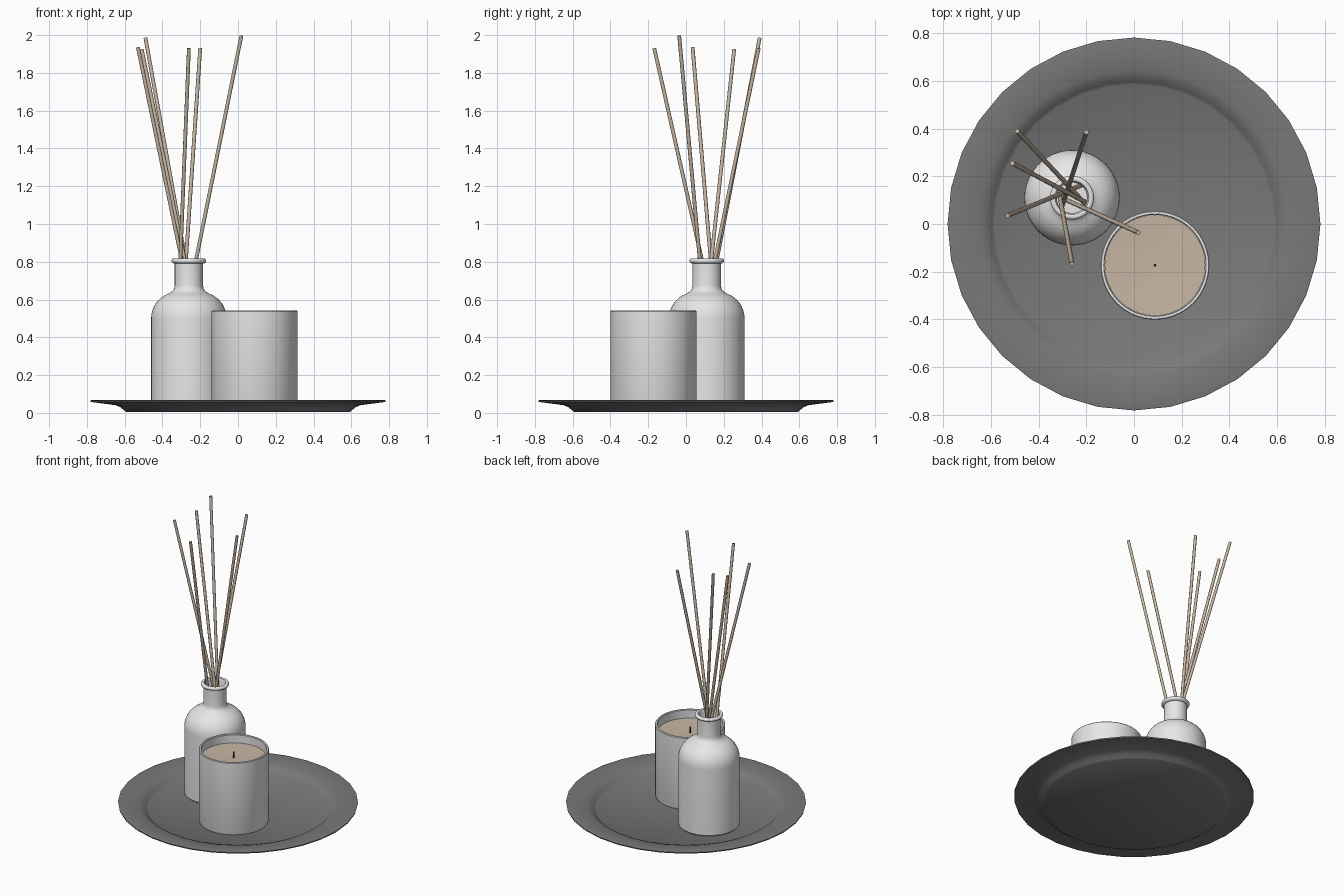
import bpy
import bmesh
import math
from mathutils import Vector

cube = bpy.data.objects.get("Cube")
if cube:
    bpy.data.objects.remove(cube, do_unlink=True)


def material(name, rgb):
    mat = bpy.data.materials.new(name)
    mat.use_nodes = True
    color = (*rgb, 1.0)
    mat.diffuse_color = color
    mat.node_tree.nodes["Principled BSDF"].inputs["Base Color"].default_value = color
    return mat


plate_grey = material("plate grey", (0.19, 0.19, 0.19))
ceramic_white = material("ceramic white", (0.8, 0.8, 0.8))
wax_beige = material("wax beige", (0.57, 0.47, 0.37))
reed_wood = material("reed wood", (0.57, 0.47, 0.37))
wick_black = material("wick black", (0.02, 0.02, 0.02))


def finish(obj, mat, angle):
    obj.data.materials.append(mat)
    bpy.ops.object.select_all(action="DESELECT")
    obj.select_set(True)
    bpy.context.view_layer.objects.active = obj
    bpy.ops.object.shade_smooth_by_angle(angle=math.radians(angle))
    return obj


def lathe(name, profile, center, mat, sides, angle=35):
    """Spin an (r, z) profile that starts and ends on the axis."""
    bm = bmesh.new()
    verts = [bm.verts.new((r, 0, z)) for r, z in profile]
    edges = [bm.edges.new(pair) for pair in zip(verts, verts[1:])]
    bmesh.ops.spin(bm, geom=verts + edges, cent=(0, 0, 0), axis=(0, 0, 1),
                   angle=math.tau, steps=sides, use_merge=True)
    bmesh.ops.remove_doubles(bm, verts=bm.verts, dist=0.0005)
    bmesh.ops.recalc_face_normals(bm, faces=bm.faces)
    mesh = bpy.data.meshes.new(name)
    bm.to_mesh(mesh)
    bm.free()
    obj = bpy.data.objects.new(name, mesh)
    obj.location = (*center, 0)
    bpy.context.collection.objects.link(obj)
    return finish(obj, mat, angle)


def rod(name, start, end, radius, mat, sides=10):
    start, end = Vector(start), Vector(end)
    axis = end - start
    bpy.ops.mesh.primitive_cylinder_add(
        vertices=sides, radius=radius, depth=axis.length,
        location=(start + end) / 2,
        rotation=axis.to_track_quat("Z", "Y").to_euler())
    obj = bpy.context.object
    obj.name = name
    return finish(obj, mat, 40)


def arc(cx, cz, rx, rz, first, last, steps):
    """Points on an ellipse, angles in degrees."""
    angles = [math.radians(first + (last - first) * i / steps) for i in range(steps + 1)]
    return [(cx + rx * math.cos(a), cz + rz * math.sin(a)) for a in angles]


# Round serving plate with a raised flat rim
lathe("plate", [
    (0, 0.004), (0.59, 0.004), (0.602, 0.012), (0.622, 0.03), (0.65, 0.041),
    (0.78, 0.058), (0.782, 0.066), (0.775, 0.068), (0.645, 0.054),
    (0.615, 0.044), (0.597, 0.027), (0.585, 0.02), (0, 0.02),
], (0, 0), plate_grey, 32)

# Bottle: rounded shoulder, narrow neck, lipped mouth, hollow inside
bottle_at = (-0.26, 0.11)
outside = [(0, 0.02), (0.19, 0.02), (0.2, 0.03)]
outside += arc(0.06, 0.5, 0.14, 0.14, 0, 70, 8)
outside += [(0.088, 0.643), (0.078, 0.657), (0.075, 0.675), (0.075, 0.79)]
lip = arc(0.079, 0.805, 0.013, 0.013, -70, 130, 8)
inside = [(0.064, 0.8), (0.064, 0.65), (0.1, 0.62), (0.165, 0.57),
          (0.188, 0.5), (0.188, 0.04), (0, 0.04)]
lathe("bottle", outside + lip + inside, bottle_at, ceramic_white, 48)

# Reeds: each runs from its tip through the bottle mouth to the inside
reeds = [
    ((-0.49, 0.39, 1.985), (-0.28, 0.165)),
    ((-0.20, 0.385, 1.93), (-0.275, 0.155)),
    ((-0.51, 0.255, 1.925), (-0.285, 0.135)),
    ((-0.53, 0.035, 1.935), (-0.30, 0.13)),
    ((-0.26, -0.168, 1.93), (-0.305, 0.082)),
    ((0.018, -0.036, 1.997), (-0.22, 0.072)),
]
for i, (tip, mouth) in enumerate(reeds, 1):
    top = Vector(tip)
    through = Vector((*mouth, 0.82))
    end = top + (through - top) * ((top.z - 0.36) / (top.z - through.z))
    rod(f"reed_{i}", end, top, 0.01, reed_wood)

# Candle cup, wax and wick
candle_at = (0.088, -0.173)
lathe("candle_cup", [
    (0, 0.02), (0.215, 0.02), (0.224, 0.024), (0.228, 0.034), (0.228, 0.538),
    (0.225, 0.542), (0.215, 0.542), (0.212, 0.538), (0.212, 0.04), (0, 0.04),
], candle_at, ceramic_white, 64)
lathe("candle_wax", [
    (0, 0.042), (0.211, 0.042), (0.211, 0.482), (0.16, 0.48), (0.08, 0.477), (0, 0.475),
], candle_at, wax_beige, 64)
rod("wick", (*candle_at, 0.46), (*candle_at, 0.515), 0.006, wick_black, 8)
